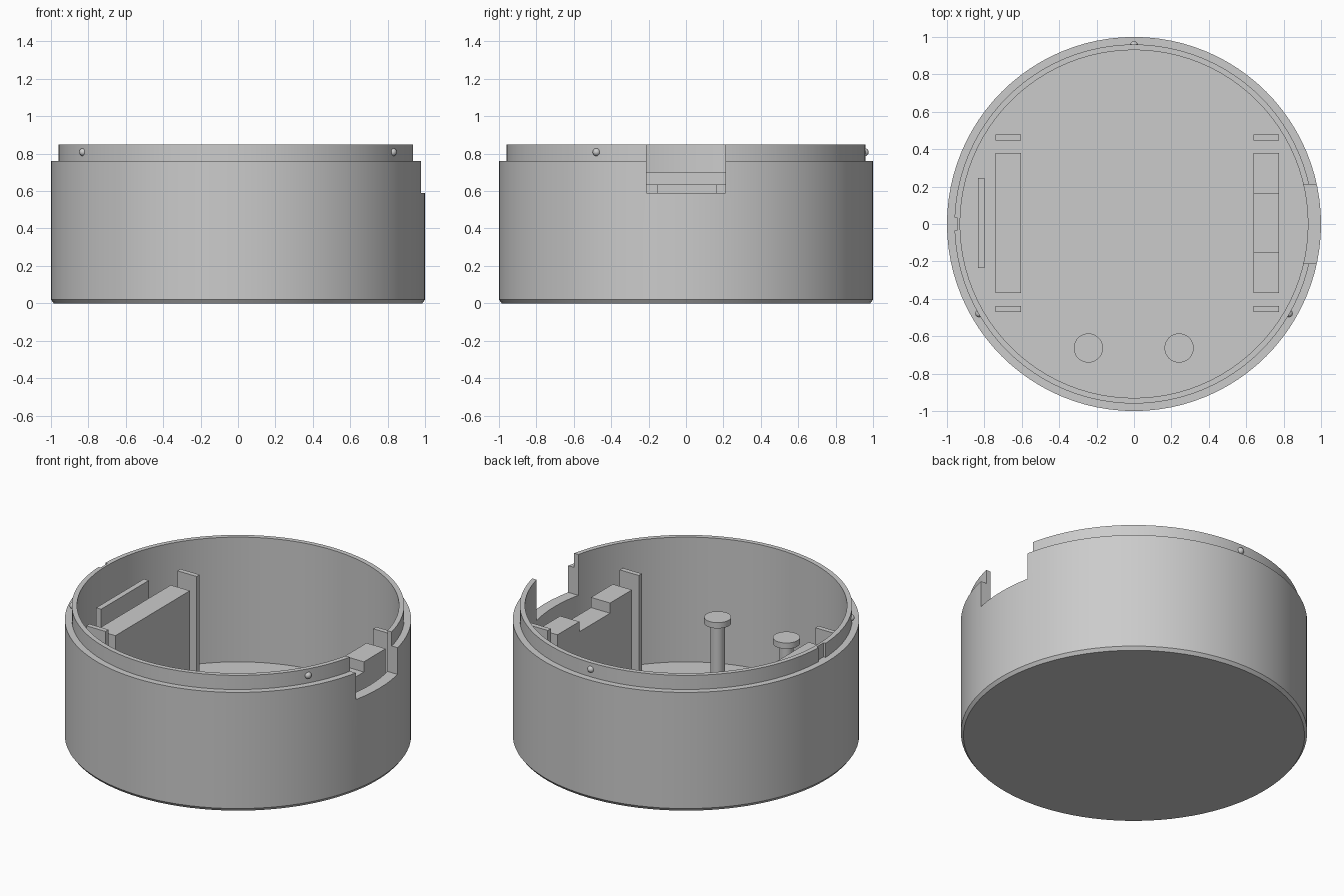
import bpy, bmesh
from math import cos, sin, radians, tau
from mathutils import Matrix, Vector

cube = bpy.data.objects.get("Cube")
if cube:
    bpy.data.objects.remove(cube, do_unlink=True)

grey = bpy.data.materials.new("grey plastic")
grey.use_nodes = True
grey.diffuse_color = (0.6, 0.6, 0.6, 1)
grey.node_tree.nodes["Principled BSDF"].inputs["Base Color"].default_value = (0.6, 0.6, 0.6, 1)

FLOOR = 0.055
BASE = FLOOR - 0.02   # parts sink slightly into the floor


def finish(name, bm, smooth=False):
    bmesh.ops.recalc_face_normals(bm, faces=bm.faces)
    mesh = bpy.data.meshes.new(name)
    bm.to_mesh(mesh)
    bm.free()
    mesh.materials.append(grey)
    obj = bpy.data.objects.new(name, mesh)
    bpy.context.collection.objects.link(obj)
    if smooth:
        smooth_by_angle(obj)
    return obj


def activate(obj):
    bpy.ops.object.select_all(action='DESELECT')
    obj.select_set(True)
    bpy.context.view_layer.objects.active = obj


def smooth_by_angle(obj):
    activate(obj)
    bpy.ops.object.shade_smooth_by_angle(angle=radians(30))


def lathe(name, profile, steps, centre=(0, 0), smooth=True):
    """Revolve an (r, z) profile that starts and ends on the axis."""
    bm = bmesh.new()
    verts = [bm.verts.new((r, 0, z)) for r, z in profile]
    edges = [bm.edges.new(pair) for pair in zip(verts, verts[1:])]
    bmesh.ops.spin(bm, geom=verts + edges, cent=(0, 0, 0), axis=(0, 0, 1),
                   angle=tau, steps=steps)
    bmesh.ops.remove_doubles(bm, verts=bm.verts, dist=0.0005)
    bmesh.ops.translate(bm, verts=bm.verts, vec=(*centre, 0))
    return finish(name, bm, smooth)


def prism(name, profile, x0, x1):
    """Extrude a (y, z) outline from x0 to x1."""
    bm = bmesh.new()
    face = bm.faces.new([bm.verts.new((x0, y, z)) for y, z in profile])
    new = bmesh.ops.extrude_face_region(bm, geom=[face])["geom"]
    bmesh.ops.translate(bm, vec=(x1 - x0, 0, 0),
                        verts=[v for v in new if isinstance(v, bmesh.types.BMVert)])
    return finish(name, bm)


def box(name, x0, x1, y0, y1, z0, z1):
    return prism(name, [(y0, z0), (y1, z0), (y1, z1), (y0, z1)], x0, x1)


def cut(obj, cutter):
    mod = obj.modifiers.new("cut", 'BOOLEAN')
    mod.operation, mod.solver, mod.object = 'DIFFERENCE', 'EXACT', cutter
    activate(obj)
    bpy.ops.object.modifier_apply(modifier=mod.name)
    bpy.data.objects.remove(cutter, do_unlink=True)


# Round tub with chamfered foot and stepped lip
tub = lathe("tub", [(0, 0), (0.985, 0), (1, 0.02), (1, 0.76), (0.96, 0.76), (0.96, 0.85),
                    (0.93, 0.85), (0.93, FLOOR), (0, FLOOR)], 96, smooth=False)

# Port opening through the wall and key slot in the lip
cut(tub, box("port_cutter", 0.8, 1.1, -0.21, 0.21, 0.59, 1))
cut(tub, box("key_cutter", -1.1, -0.945, -0.035, 0.035, 0.76, 1))
smooth_by_angle(tub)

# Snap pips around the lip
for i, angle in enumerate((90, 210, 330)):
    a = radians(angle)
    bm = bmesh.new()
    bmesh.ops.create_uvsphere(bm, u_segments=20, v_segments=12, radius=0.021,
                              matrix=Matrix.Translation(Vector((0.956 * cos(a), 0.956 * sin(a), 0.808))))
    finish(f"snap_pip_{i + 1}", bm, True)

# Support blocks: plain on one side, notched on the other
box("right_block", -0.74, -0.605, -0.37, 0.38, BASE, 0.635)
prism("left_block", [(-0.37, BASE), (0.38, BASE), (0.38, 0.635), (0.16, 0.635),
                     (0.16, 0.57), (-0.15, 0.57), (-0.15, 0.635), (-0.37, 0.635)], 0.64, 0.775)

# Thin end posts beside each block
for side, x0 in (("right", -0.74), ("left", 0.64)):
    for end, y0 in (("front", -0.47), ("back", 0.447)):
        box(f"{side}_{end}_post", x0, x0 + 0.135, y0, y0 + 0.031, BASE, 0.70)

# Upright plate behind the plain block
box("retaining_plate", -0.835, -0.8, -0.235, 0.245, BASE, 0.70)

# Headed pegs near the front
for side, x in (("right", -0.244), ("left", 0.241)):
    lathe(f"{side}_peg", [(0, BASE), (0.041, BASE), (0.041, 0.42), (0.078, 0.42),
                          (0.078, 0.457), (0, 0.457)], 40, (x, -0.663))
